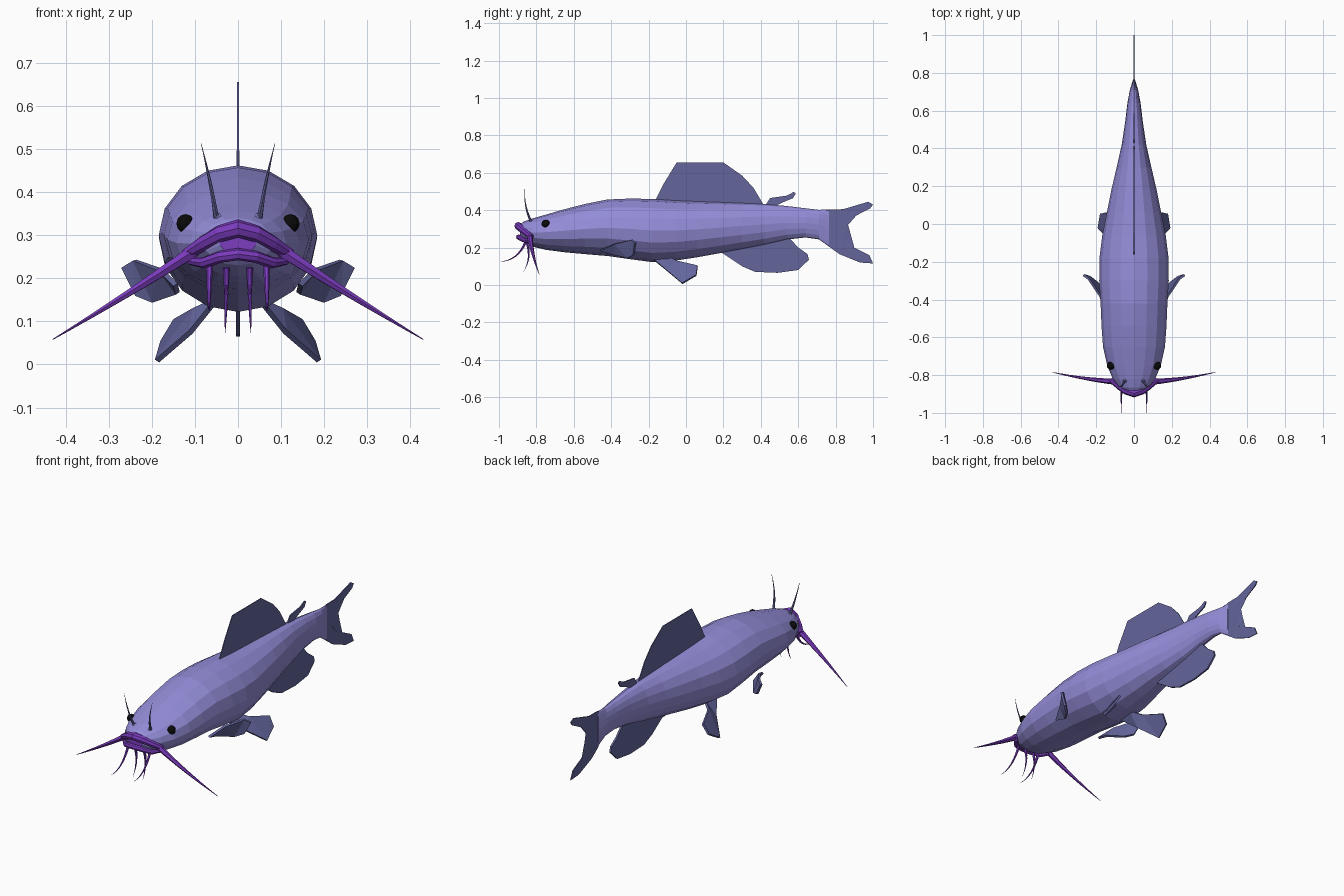
import bpy, bmesh, math
from mathutils import Vector

if "Cube" in bpy.data.objects:
    bpy.data.objects.remove(bpy.data.objects["Cube"], do_unlink=True)


def material(name, rgb):
    m = bpy.data.materials.new(name)
    m.use_nodes = True
    m.diffuse_color = (*rgb, 1)
    bsdf = m.node_tree.nodes["Principled BSDF"]
    bsdf.inputs["Base Color"].default_value = (*rgb, 1)
    bsdf.inputs["Roughness"].default_value = 0.8
    return m


SKIN = material("lavender skin", (0.30, 0.27, 0.70))
FIN = material("slate blue fin", (0.125, 0.13, 0.33))
LIP = material("purple lip", (0.20, 0.045, 0.52))
BLACK = material("eye black", (0.003, 0.003, 0.003))


def finish(name, bm, *mats, mirror=False):
    bmesh.ops.recalc_face_normals(bm, faces=bm.faces)
    mesh = bpy.data.meshes.new(name)
    bm.to_mesh(mesh)
    bm.free()
    for m in mats:
        mesh.materials.append(m)
    ob = bpy.data.objects.new(name, mesh)
    bpy.context.collection.objects.link(ob)
    if mirror:
        ob.modifiers.new("mirror", "MIRROR").use_mirror_merge = False
    return ob


def loft(rings):
    """Skin a list of equal-sized point rings and cap both ends."""
    bm = bmesh.new()
    loops = [[bm.verts.new(p) for p in ring] for ring in rings]
    n = len(loops[0])
    for a, b in zip(loops, loops[1:]):
        for i in range(n):
            j = (i + 1) % n
            bm.faces.new((a[i], a[j], b[j], b[i]))
    bm.faces.new(loops[0])
    bm.faces.new(loops[-1])
    return bm


def tube(name, path, radii, mat, sides=6, mirror=False):
    path = [Vector(p) for p in path]
    rings = []
    for i, p in enumerate(path):
        d = path[min(i + 1, len(path) - 1)] - path[max(i - 1, 0)]
        q = d.to_track_quat("Z", "Y")
        rings.append([p + q @ Vector((math.cos(a), math.sin(a), 0)) * radii[i]
                      for a in (math.tau * k / sides for k in range(sides))])
    return finish(name, loft(rings), mat, mirror=mirror)


def barbel(name, start, bend, end, radius, mat):
    """Tapered whisker along a quadratic curve, mirrored to both sides."""
    a, b, c = map(Vector, (start, bend, end))
    ts = [i / 8 for i in range(9)]
    path = [a * (1 - t) ** 2 + b * 2 * t * (1 - t) + c * t * t for t in ts]
    tube(name, path, [radius * (1 - 0.93 * t) for t in ts], mat, mirror=True)


def fin(name, points, thickness, mirror=False):
    bm = bmesh.new()
    face = bm.faces.new([bm.verts.new(p) for p in points])
    bmesh.ops.triangulate(bm, faces=[face])
    ob = finish(name, bm, FIN, mirror=mirror)
    s = ob.modifiers.new("thickness", "SOLIDIFY")
    s.thickness, s.offset = thickness, 0


def flat_fin(name, outline, thickness):
    fin(name, [(0, y, z) for y, z in outline], thickness)


# Body: y, belly height, back height, half width
STATIONS = [
    (-0.888, 0.255, 0.325, 0.045), (-0.865, 0.230, 0.340, 0.080),
    (-0.82, 0.205, 0.356, 0.112), (-0.75, 0.188, 0.376, 0.142),
    (-0.65, 0.175, 0.405, 0.164), (-0.54, 0.165, 0.433, 0.172),
    (-0.42, 0.155, 0.457, 0.177), (-0.30, 0.138, 0.462, 0.184),
    (-0.18, 0.122, 0.460, 0.183), (-0.06, 0.130, 0.452, 0.168),
    (0.06, 0.148, 0.447, 0.144), (0.18, 0.170, 0.443, 0.120),
    (0.30, 0.192, 0.438, 0.092), (0.42, 0.215, 0.433, 0.065),
    (0.54, 0.243, 0.422, 0.047), (0.64, 0.254, 0.410, 0.035),
    (0.71, 0.244, 0.402, 0.022), (0.765, 0.205, 0.403, 0.005)]
SIDES = 16
rings = []
for y, low, high, half in STATIONS:
    mid, tall = (low + high) / 2, (high - low) / 2
    rings.append([(half * math.sin(a), y, mid + tall * math.cos(a))
                  for a in (math.tau * k / SIDES for k in range(SIDES))])
bm = loft(rings)
for f in bm.faces:
    # The blunt front cap is the mouth
    f.material_index = int(f.calc_center_median().y < -0.885)
finish("body", bm, SKIN, LIP)

# Lips
def lip(name, half, radii):
    path = [(-x, y, z) for x, y, z in reversed(half[1:])] + half
    tube(name, path, radii[:0:-1] + radii, LIP, sides=8)


lip("upper_lip", [(0, -0.897, 0.316), (0.04, -0.884, 0.304),
                  (0.08, -0.858, 0.281), (0.12, -0.825, 0.256)],
    [0.021, 0.020, 0.018, 0.014])
lip("lower_lip", [(0, -0.895, 0.256), (0.04, -0.885, 0.250),
                  (0.08, -0.858, 0.236), (0.112, -0.825, 0.240)],
    [0.014, 0.014, 0.013, 0.009])

# Barbels
barbel("cheek_barbel", (0.10, -0.835, 0.265), (0.25, -0.825, 0.165),
       (0.43, -0.785, 0.058), 0.016, LIP)
barbel("outer_chin_barbel", (0.066, -0.855, 0.235), (0.068, -0.90, 0.125),
       (0.067, -1.0, 0.125), 0.008, LIP)
barbel("inner_chin_barbel", (0.027, -0.85, 0.225), (0.027, -0.825, 0.14),
       (0.030, -0.868, 0.073), 0.008, LIP)
barbel("nose_barbel", (0.050, -0.828, 0.338), (0.062, -0.868, 0.42),
       (0.086, -0.862, 0.514), 0.007, FIN)

# Nostrils
bm = bmesh.new()
bmesh.ops.create_icosphere(bm, subdivisions=1, radius=0.014)
bmesh.ops.translate(bm, verts=bm.verts, vec=(0.045, -0.828, 0.338))
finish("nostril", bm, SKIN, mirror=True)

# Eyes
bm = bmesh.new()
bmesh.ops.create_uvsphere(bm, u_segments=10, v_segments=6, radius=0.022)
bmesh.ops.translate(bm, verts=bm.verts, vec=(0.122, -0.75, 0.327))
finish("eye", bm, BLACK, mirror=True)

# Fins on the centre line
flat_fin("dorsal_fin", [(-0.17, 0.44), (-0.12, 0.54), (-0.05, 0.655),
                        (0.20, 0.655), (0.30, 0.585), (0.36, 0.52),
                        (0.42, 0.42)], 0.004)
flat_fin("adipose_fin", [(0.42, 0.42), (0.45, 0.465), (0.54, 0.478),
                         (0.575, 0.497), (0.587, 0.49), (0.572, 0.464),
                         (0.53, 0.447), (0.46, 0.415)], 0.006)
flat_fin("anal_fin", [(0.15, 0.20), (0.24, 0.14), (0.30, 0.10), (0.37, 0.07),
                      (0.49, 0.065), (0.60, 0.08), (0.657, 0.135),
                      (0.65, 0.165), (0.60, 0.20), (0.545, 0.26),
                      (0.30, 0.24)], 0.01)
flat_fin("tail_fin", [(0.74, 0.39), (0.765, 0.404), (0.84, 0.405),
                      (0.975, 0.445), (1.0, 0.43), (0.985, 0.41),
                      (0.86, 0.345), (0.80, 0.29), (0.84, 0.23), (0.90, 0.20),
                      (0.98, 0.16), (1.0, 0.115), (0.93, 0.12), (0.82, 0.165),
                      (0.765, 0.205), (0.74, 0.24)], 0.005)

# Paired fins
fin("pectoral_fin", [(0.145, -0.46, 0.185), (0.18, -0.38, 0.22),
                     (0.24, -0.29, 0.242), (0.268, -0.27, 0.225),
                     (0.235, -0.28, 0.16), (0.195, -0.31, 0.145),
                     (0.14, -0.39, 0.165)], 0.012, mirror=True)
fin("pelvic_fin", [(0.05, -0.19, 0.15), (0.11, -0.10, 0.075),
                   (0.188, -0.02, 0.008), (0.175, 0.055, 0.052),
                   (0.145, 0.062, 0.102), (0.10, -0.05, 0.128),
                   (0.05, -0.09, 0.15)], 0.012, mirror=True)
